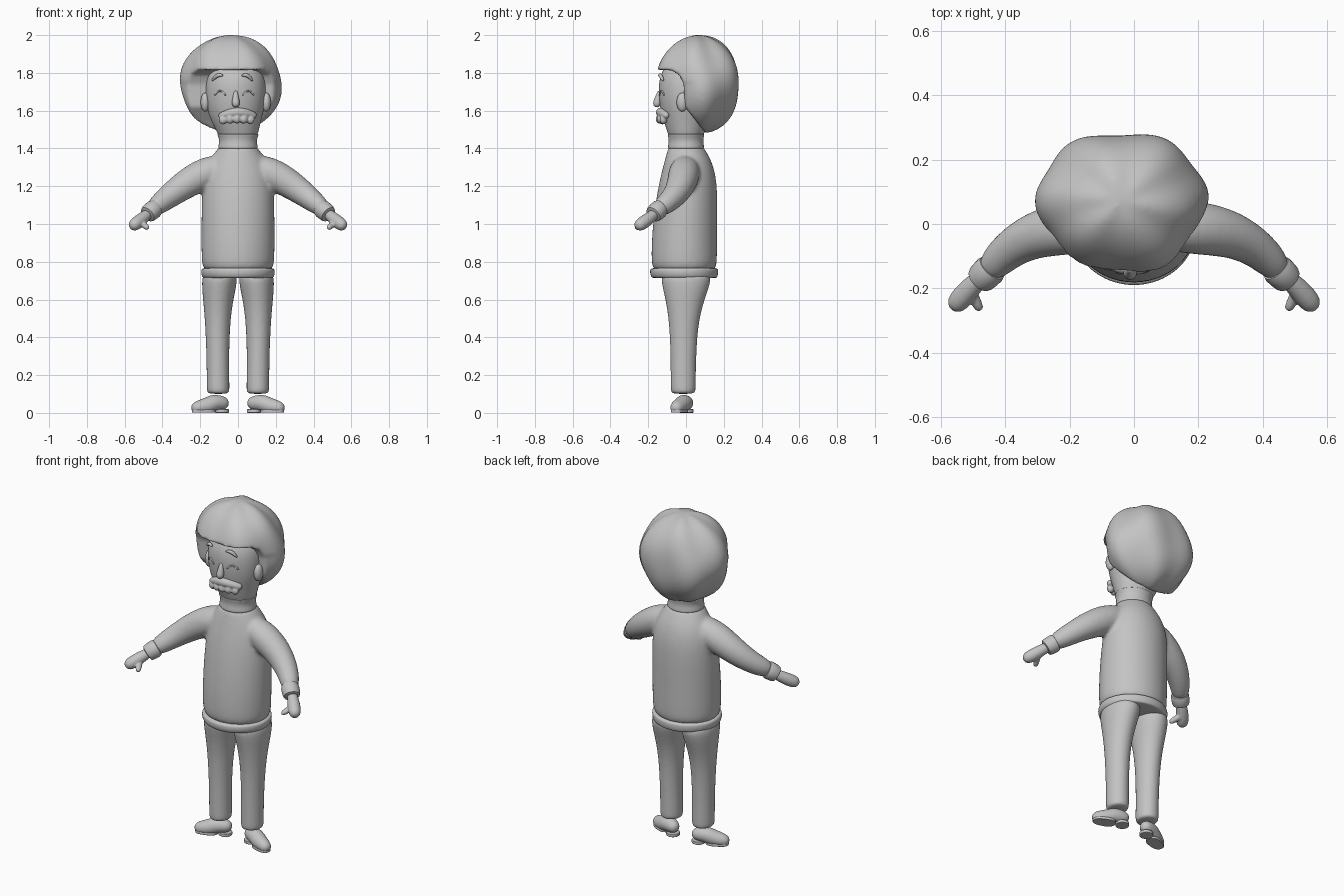
import bpy, bmesh, math
from mathutils import Vector

if "Cube" in bpy.data.objects:
    bpy.data.objects.remove(bpy.data.objects["Cube"], do_unlink=True)

GREY = (0.55, 0.55, 0.55, 1)
mat = bpy.data.materials.new("plain grey")
mat.use_nodes = True
mat.diffuse_color = GREY
mat.node_tree.nodes["Principled BSDF"].inputs["Base Color"].default_value = GREY


def activate(objs):
    bpy.ops.object.select_all(action='DESELECT')
    for o in objs:
        o.select_set(True)
    bpy.context.view_layer.objects.active = objs[0]


def bake(o):
    """Apply all modifiers and shade smooth."""
    activate([o])
    bpy.ops.object.convert(target='MESH')
    bpy.ops.object.shade_smooth_by_angle(angle=math.radians(50))
    return o


def finish(name, bm, subdiv=0):
    bmesh.ops.recalc_face_normals(bm, faces=bm.faces[:])
    me = bpy.data.meshes.new(name)
    bm.to_mesh(me)
    bm.free()
    me.materials.append(mat)
    o = bpy.data.objects.new(name, me)
    bpy.context.collection.objects.link(o)
    if subdiv:
        o.modifiers.new("Subdivision", 'SUBSURF').levels = subdiv
    return bake(o)


def skin_rings(name, rings, subdiv):
    bm = bmesh.new()
    rows = [[bm.verts.new(p) for p in ring] for ring in rings]
    n = len(rows[0])
    for a, b in zip(rows, rows[1:]):
        for i in range(n):
            bm.faces.new((a[i], a[(i + 1) % n], b[(i + 1) % n], b[i]))
    bm.faces.new(rows[0])
    bm.faces.new(rows[-1])
    return finish(name, bm, subdiv)


def loft(name, sections, n=20, subdiv=2):
    """Stack of level ellipses: (x, y, z, rx, ry)."""
    angles = [math.tau * i / n for i in range(n)]
    return skin_rings(name, [[(x + rx * math.cos(a), y + ry * math.sin(a), z) for a in angles]
                             for x, y, z, rx, ry in sections], subdiv)


def sweep(name, pts, n=14, subdiv=1, rounded=True):
    """Round tube through points (x, y, z, radius)."""
    P = [(Vector(p[:3]), p[3]) for p in pts]
    if rounded:
        for end, nxt in ((0, 1), (-1, -2)):
            c, r = P[end]
            d = (c - P[nxt][0]).normalized()
            caps = [(c + d * r * 0.65, r * 0.78), (c + d * r * 0.98, r * 0.3)]
            P = caps[::-1] + P if end == 0 else P + caps
    rings = []
    for i, (c, r) in enumerate(P):
        t = P[min(i + 1, len(P) - 1)][0] - P[max(i - 1, 0)][0]
        q = t.to_track_quat('Z', 'Y')
        rings.append([c + q @ Vector((r * math.cos(math.tau * k / n), r * math.sin(math.tau * k / n), 0))
                      for k in range(n)])
    return skin_rings(name, rings, subdiv)


def ball(name, loc, size):
    bm = bmesh.new()
    bmesh.ops.create_uvsphere(bm, u_segments=24, v_segments=16, radius=1)
    for v in bm.verts:
        v.co = Vector([l + c * s for l, c, s in zip(loc, v.co, size)])
    return finish(name, bm)


def fuse(name, objs, voxel, smooth=5):
    """Merge overlapping solids into one soft skin."""
    activate(objs)
    if len(objs) > 1:
        bpy.ops.object.join()
    o = objs[0]
    o.name = name
    m = o.modifiers.new("Remesh", 'REMESH')
    m.mode, m.voxel_size = 'VOXEL', voxel
    m = o.modifiers.new("Smooth", 'SMOOTH')
    m.factor, m.iterations = 0.5, smooth
    return bake(o)


def mirrored(pts, s):
    return [(p[0] * s, *p[1:]) for p in pts]


SIDES = ((1, "left"), (-1, "right"))

# Sweater: body and sleeves in one skin, then hem and collar
torso = loft("torso", [(0, -.008, .73, .185, .168), (0, -.01, .8, .196, .177), (0, -.008, .95, .197, .175),
                       (0, .003, 1.12, .195, .166), (0, .012, 1.24, .188, .152), (0, .012, 1.33, .16, .128),
                       (0, .002, 1.39, .115, .102), (0, 0, 1.42, .095, .09)])
ARM = [(.06, 0, 1.31, .075), (.19, -.01, 1.265, .09), (.31, -.03, 1.19, .076),
       (.40, -.085, 1.12, .061), (.465, -.16, 1.067, .046)]
sleeves = [sweep(w + "_sleeve", mirrored(ARM, s), subdiv=2, rounded=False) for s, w in SIDES]
fuse("sweater", [torso] + sleeves, .011, 8)
loft("sweater_hem", [(0, -.008, .713, .178, .165), (0, -.008, .716, .19, .176), (0, -.01, .735, .198, .183),
                     (0, -.01, .758, .198, .183), (0, -.01, .772, .19, .175)])
loft("collar", [(0, 0, 1.392, .09, .085), (0, 0, 1.4, .107, .098), (0, 0, 1.415, .105, .096),
                (0, 0, 1.44, .1, .092), (0, 0, 1.465, .107, .096), (0, 0, 1.476, .112, .1),
                (0, 0, 1.478, .1, .09)])

# Trousers
LEG = [(.105, -.015, .1, .06, .066), (.105, -.015, .115, .061, .067), (.107, -.014, .3, .06, .068),
       (.108, -.012, .48, .067, .078), (.105, -.005, .6, .081, .104), (.099, 0, .68, .094, .13),
       (.095, 0, .76, .094, .14)]
fuse("trousers", [loft(w + "_leg", mirrored(LEG, s)) for s, w in SIDES], .009, 4)

# Cuffs, hands and shoes
for s, w in SIDES:
    cuff = [(.438, -.133, 1.085, .046), (.442, -.138, 1.082, .052), (.478, -.172, 1.052, .049),
            (.482, -.176, 1.048, .042)]
    sweep(w + "_cuff", mirrored(cuff, s), n=20, rounded=False)
    palm = [(.475, -.165, 1.055, .028), (.515, -.205, 1.022, .036), (.545, -.24, .998, .036)]
    thumb = [(.508, -.21, 1.005, .02), (.484, -.256, .983, .016)]
    fuse(w + "_hand", [sweep("palm", mirrored(palm, s)), sweep("thumb", mirrored(thumb, s))], .005, 3)

    shoe = sweep(w + "_shoe", mirrored([(.088, .002, .052, .04), (.125, -.012, .055, .046),
                                        (.165, -.03, .036, .046), (.21, -.048, .028, .038)], s), subdiv=2)
    for v in shoe.data.vertices:
        v.co.z = max(v.co.z, .014)
    loft(w + "_shoe_heel", mirrored([(.085, .002, z, .038, .038) for z in (0, .002, .018, .02)], s))
    sole = sweep(w + "_shoe_sole", mirrored([(.16, -.028, .008, .043), (.208, -.047, .008, .037)], s), subdiv=2)
    for v in sole.data.vertices:
        v.co.z = min(max(v.co.z, .002), .018)

# Head and ears
HX = -.012
loft("head", [(0, 0, 1.43, .09, .08), (0, 0, 1.48, .108, .098), (HX, 0, 1.55, .136, .122),
              (HX, 0, 1.62, .156, .14), (HX, 0, 1.7, .163, .148), (HX, 0, 1.78, .157, .143),
              (HX, .01, 1.85, .125, .115), (HX, .02, 1.89, .06, .06)])
for s, w in SIDES:
    ball(w + "_ear", (HX + s * .162, -.02, 1.645), (.024, .03, .05))


def face_y(x, z):
    """Front surface of the head."""
    k = 1 - max(0, 1.68 - z) * .9
    return -.144 * k * math.sqrt(max(.05, 1 - ((x - HX) / (.16 * k)) ** 2))


# Closed eyes and eyebrows
for s, w in SIDES:
    eye, brow = [], []
    for i in range(7):
        u = i / 3 - 1
        x, z = -.02 + s * (.075 + .027 * u), 1.705 - .02 * u * u
        eye.append((x, face_y(x, z), z, .005))
        x, z = -.03 + s * (.08 + .024 * u), 1.785 - .012 * u - .01 * u * u
        brow.append((x, face_y(x, z) - .002, z, .011 - .004 * u * u))
    sweep(w + "_closed_eye", eye, n=8)
    sweep(w + "_eyebrow", brow, n=10)

# Nose and scalloped moustache
sweep("nose", [(-.012, -.142, 1.695, .011), (-.012, -.148, 1.665, .018), (-.012, -.153, 1.64, .023)])
lip = [(x, face_y(x, 1.58) - .005, 1.593 - 2.6 * x * x, .028 - .1 * abs(x))
       for x in (-.085, -.045, 0, .045, .08)]
tufts = [ball("tuft", (x, face_y(x, 1.56) - .012, 1.556 - .8 * x * x), (.021, .02, .024))
         for x in (-.08, -.043, -.006, .031, .066)]
fuse("moustache", [sweep("lip_hair", lip)] + tufts, .005, 2)

# Hair: lumpy mass with an opening carved for the face
bm = bmesh.new()
bmesh.ops.create_uvsphere(bm, u_segments=72, v_segments=48, radius=1)
for v in bm.verts:
    d = v.co.copy()
    a = math.atan2(d.y, d.x)
    side = math.hypot(d.x, d.y)
    k = 1 + side * (.035 * math.sin(6 * a + 1.3 + 1.5 * d.z) + .025 * math.sin(3 * a - 4 * d.z))
    if d.z > 0:
        k += .07 * max(0, -d.y) * side
    v.co = Vector((-.038 + .26 * d.x * k, .07 + .218 * d.y * k, 1.74 + .26 * d.z * k))
hair = finish("hair", bm)
PROFILE = [(-.4, 1.81), (-.08, 1.815), (-.035, 1.79), (-.012, 1.74), (-.005, 1.62),
           (.05, 1.55), (.1, 1.48), (.1, 1.3), (-.4, 1.3)]
cutter = skin_rings("hair_cutter", [[(x, y, z) for y, z in PROFILE] for x in (-.5, .5)], 0)
cutter.hide_render = True
cut = hair.modifiers.new("Face opening", 'BOOLEAN')
cut.operation, cut.object = 'DIFFERENCE', cutter
fuse("hair", [hair], .01, 6)
bpy.data.objects.remove(cutter, do_unlink=True)
